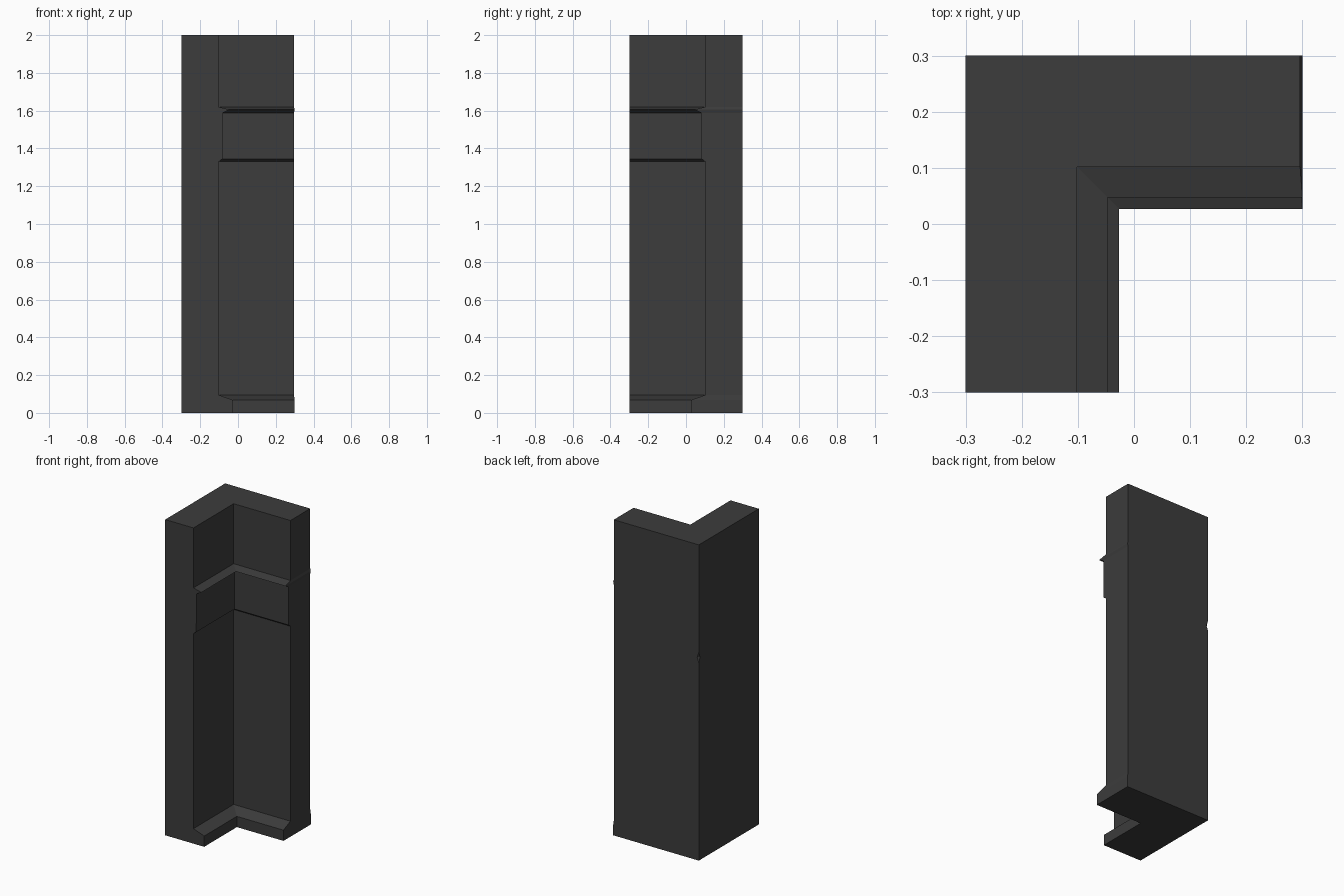
import bpy
import bmesh

cube = bpy.data.objects.get("Cube")
if cube:
    bpy.data.objects.remove(cube, do_unlink=True)

# Single dark grey finish
grey = bpy.data.materials.new("dark_grey")
grey.use_nodes = True
colour = (0.045, 0.045, 0.045, 1)
grey.diffuse_color = colour
grey.node_tree.nodes["Principled BSDF"].inputs["Base Color"].default_value = colour

OUT = 0.3

# Moulding profile: height, inner face offset, right end, chip in the outer corner
profile = [
    (0.0, 0.027, 0.3, 0),       # plinth
    (0.068, 0.027, 0.3, 0),
    (0.095, 0.102, 0.296, 0),   # main wall
    (1.25, 0.102, 0.296, 0),
    (1.285, 0.102, 0.296, 0.012),
    (1.32, 0.102, 0.296, 0),
    (1.33, 0.102, 0.296, 0),
    (1.345, 0.083, 0.296, 0),   # raised band
    (1.588, 0.081, 0.296, 0),
    (1.606, 0.047, 0.3, 0),     # pointed ledge
    (1.62, 0.102, 0.296, 0),    # upper wall
    (2.0, 0.102, 0.296, 0),
]


def l_section(bm, z, inner, end, chip):
    """One L-shaped ring of the corner wall."""
    points = [
        (-OUT, -OUT), (-inner, -OUT), (-inner, inner), (end, inner),
        (end, OUT), (-OUT + chip, OUT), (-OUT, OUT - chip),
    ]
    return [bm.verts.new((x, y, z)) for x, y in points]


# Corner wall: stacked L sections joined into one solid
bm = bmesh.new()
rings = [l_section(bm, *row) for row in profile]
for low, high in zip(rings, rings[1:]):
    for i in range(len(low)):
        j = (i + 1) % len(low)
        bm.faces.new((low[i], low[j], high[j], high[i]))
bm.faces.new(list(reversed(rings[0])))
bm.faces.new(rings[-1])
bmesh.ops.remove_doubles(bm, verts=bm.verts[:], dist=0.0001)
bmesh.ops.triangulate(bm, faces=[f for f in bm.faces if len(f.verts) > 4])
bmesh.ops.recalc_face_normals(bm, faces=bm.faces[:])

mesh = bpy.data.meshes.new("corner_wall")
bm.to_mesh(mesh)
bm.free()
mesh.materials.append(grey)
wall = bpy.data.objects.new("corner_wall", mesh)
bpy.context.collection.objects.link(wall)
